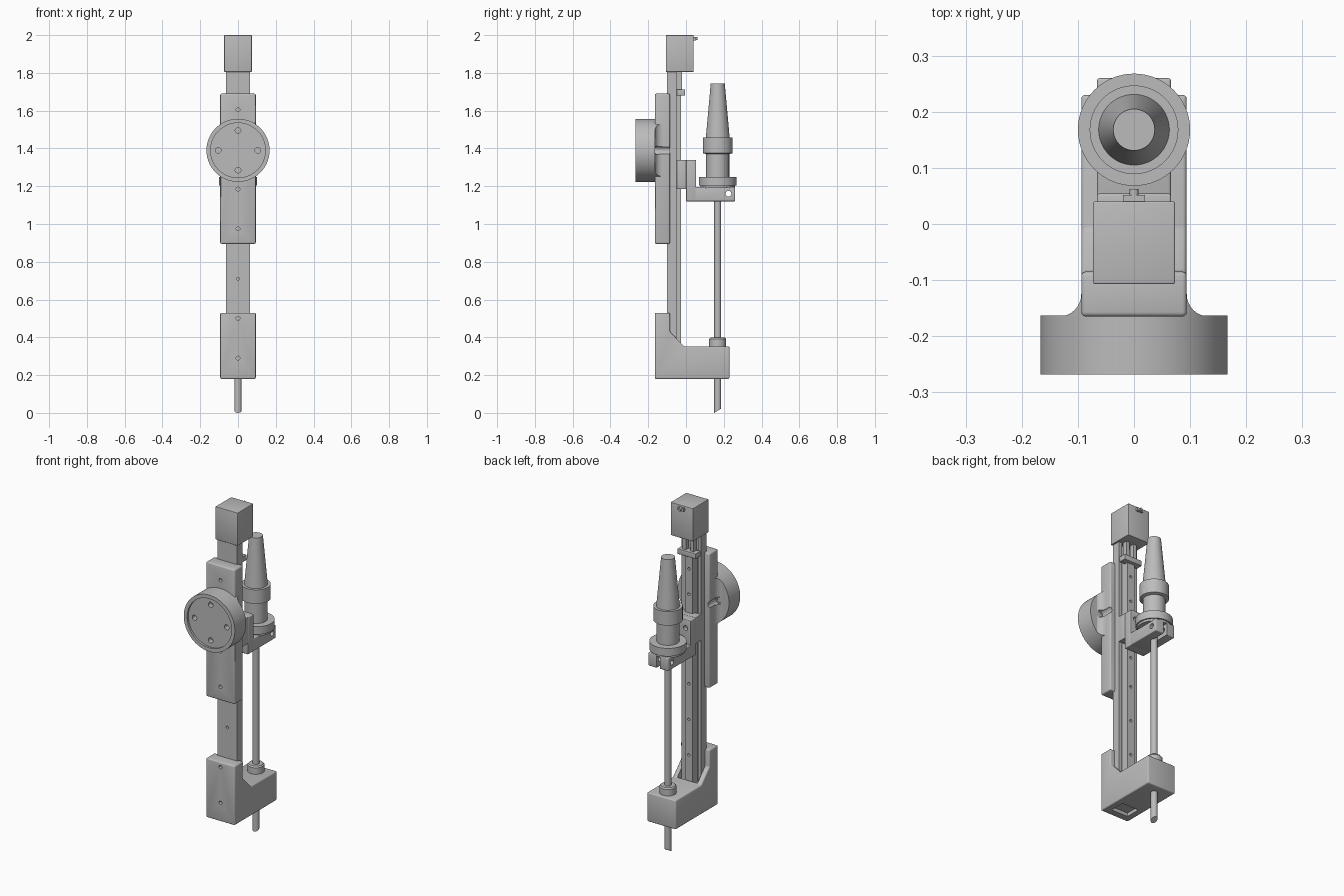
import bpy, bmesh, math
from mathutils import Matrix, Vector

old = bpy.data.objects.get("Cube")
if old:
    bpy.data.objects.remove(old)

grey = bpy.data.materials.new("machined_grey")
grey.use_nodes = True
grey.diffuse_color = (0.5, 0.5, 0.5, 1)
grey.node_tree.nodes["Principled BSDF"].inputs["Base Color"].default_value = (0.5, 0.5, 0.5, 1)

TOOL_Y = 0.168   # axis of the vertical tool
DISC_Z = 1.39    # centre of the round mount


def make(name, bm):
    bmesh.ops.recalc_face_normals(bm, faces=bm.faces)
    mesh = bpy.data.meshes.new(name)
    bm.to_mesh(mesh)
    bm.free()
    mesh.materials.append(grey)
    obj = bpy.data.objects.new(name, mesh)
    bpy.context.collection.objects.link(obj)
    return obj


def box(name, x, y, z):
    """Box from (min, max) ranges."""
    bm = bmesh.new()
    bmesh.ops.create_cube(bm, size=1)
    for v in bm.verts:
        v.co = [r[0] if c < 0 else r[1] for c, r in zip(v.co, (x, y, z))]
    return make(name, bm)


def prism(name, points, axis, lo, hi):
    """Extrude an outline: (y, z) points along x, or (x, y) points along z."""
    bm = bmesh.new()
    place = (lambda p: (lo, *p)) if axis == "x" else (lambda p: (*p, lo))
    face = bm.faces.new([bm.verts.new(place(p)) for p in points])
    top = bmesh.ops.extrude_face_region(bm, geom=[face])["geom"]
    step = Vector((hi - lo, 0, 0)) if axis == "x" else Vector((0, 0, hi - lo))
    bmesh.ops.translate(bm, vec=step, verts=[g for g in top if isinstance(g, bmesh.types.BMVert)])
    return make(name, bm)


def rod(name, start, end, radius, sides=32):
    a, b = Vector(start), Vector(end)
    turn = (b - a).to_track_quat("Z", "Y").to_matrix().to_4x4()
    bm = bmesh.new()
    bmesh.ops.create_cone(bm, cap_ends=True, segments=sides, radius1=radius, radius2=radius,
                          depth=(b - a).length, matrix=Matrix.Translation((a + b) / 2) @ turn)
    return make(name, bm)


def lathe(name, profile, sides=64):
    """Turn (radius, z) points around the tool axis."""
    bm = bmesh.new()
    rings = [[bm.verts.new((r * math.cos(2 * math.pi * i / sides),
                            TOOL_Y + r * math.sin(2 * math.pi * i / sides), z))
              for i in range(sides)] for r, z in profile]
    for a, b in zip(rings, rings[1:]):
        for i in range(sides):
            j = (i + 1) % sides
            bm.faces.new((a[i], a[j], b[j], b[i]))
    bm.faces.new(rings[0])
    bm.faces.new(rings[-1])
    return make(name, bm)


def finish(obj, bevel=0, cutters=(), mode="DIFFERENCE"):
    """Round the edges, cut the holes, then bake and shade."""
    if bevel:
        mod = obj.modifiers.new("round", "BEVEL")
        mod.width, mod.segments = bevel, 3
    for c in cutters:
        mod = obj.modifiers.new("cut", "BOOLEAN")
        mod.object, mod.operation, mod.solver = c, mode, "EXACT"
    bpy.context.view_layer.update()
    graph = bpy.context.evaluated_depsgraph_get()
    mesh = bpy.data.meshes.new_from_object(obj.evaluated_get(graph))
    obj.modifiers.clear()
    obj.data = mesh
    for c in cutters:
        bpy.data.objects.remove(c)
    mesh.shade_smooth()
    mesh.set_sharp_from_angle(angle=math.radians(30))
    return obj


def front_holes(y, heights, radius=0.01, x=0, depth=0.03):
    return [rod("cutter", (x, y - 0.01, z), (x, y + depth, z), radius) for z in heights]


def side_bores():
    """Wide bores behind the two through holes of the round mount."""
    return [rod("cutter", (s * 0.105, -0.165, DISC_Z), (s * 0.105, -0.05, DISC_Z), 0.022)
            for s in (-1, 1)]


# Motor housing with its small connector
finish(box("motor_housing", (-0.073, 0.073), (-0.107, 0.04), (1.805, 2)), 0.003)
finish(box("connector", (-0.02, 0.02), (0.035, 0.052), (1.972, 1.99)))
finish(rod("connector_tip", (0, 0.05, 1.981), (0, 0.062, 1.981), 0.008))

# Slide: channel with side walls and a drilled centre guide
channel = [(-0.063, -0.1), (0.063, -0.1), (0.063, -0.05), (0.042, -0.05),
           (0.042, -0.075), (-0.042, -0.075), (-0.042, -0.05), (-0.063, -0.05)]
finish(prism("slide_channel", channel, "z", 0.2, 1.835), 0, front_holes(-0.1, [0.71], 0.008, 0, 0.015))
guide = box("centre_guide", (-0.024, 0.024), (-0.08, -0.026), (0.2, 1.7))
finish(guide, 0, [rod("cutter", (0, -0.045, z), (0, 0, z), 0.008)
                  for z in (0.5, 0.71, 0.92, 1.1, 1.45, 1.6)])
finish(box("end_stop", (-0.06, 0.06), (-0.05, -0.005), (1.68, 1.712)), 0.003)
for side, s in (("left", 1), ("right", -1)):
    finish(box(side + "_post", sorted((s * 0.014, s * 0.036)), (-0.05, -0.02), (1.7, 1.81)))

# Mounting plate
plate = box("mounting_plate", (-0.094, 0.094), (-0.165, -0.085), (0.895, 1.69))
finish(plate, 0.008, front_holes(-0.165, [1.605, 1.185, 0.975]) + side_bores())

# Round mount: recessed disc with four holes
disc = rod("round_mount", (0, -0.268, DISC_Z), (0, -0.163, DISC_Z), 0.167, 96)
cuts = [rod("cutter", (0, -0.3, DISC_Z), (0, -0.256, DISC_Z), 0.145, 96)]
cuts += front_holes(-0.256, [DISC_Z - 0.105, DISC_Z + 0.105], 0.015)
for s in (-1, 1):
    cuts += front_holes(-0.256, [DISC_Z], 0.015, s * 0.105, 0.2)
finish(disc, 0, cuts)

# Curved webs joining the disc to the sides of the plate
for side, s in (("left", 1), ("right", -1)):
    arc = [(s * (0.134 - 0.04 * math.cos(t)), -0.125 - 0.04 * math.sin(t))
           for t in [math.pi / 2 * i / 8 for i in range(9)]]
    web = prism(side + "_web", [(s * 0.09, -0.125)] + arc + [(s * 0.134, -0.17), (s * 0.09, -0.17)],
                "z", DISC_Z - 0.2, DISC_Z + 0.2)
    finish(web, 0, [rod("cutter", (0, -0.2, DISC_Z), (0, -0.1, DISC_Z), 0.167, 96)], "INTERSECT")
    finish(web, 0, side_bores())

# Foot bracket with a recess for the slide and a pocket below
outline = [(-0.165, 0.18), (0.23, 0.18), (0.23, 0.352), (-0.01, 0.352), (-0.085, 0.43), (-0.085, 0.53),
           (-0.165, 0.53)]
foot = prism("foot_bracket", outline, "x", -0.094, 0.094)
finish(foot, 0.007, front_holes(-0.165, [0.5, 0.29]) + [
    box("cutter", (-0.066, 0.066), (-0.102, -0.012), (0.33, 0.6)),
    box("cutter", (-0.055, 0.055), (-0.12, -0.03), (0.1, 0.2))])

# Carriage and its upright plate
finish(box("carriage", (-0.066, 0.066), (-0.05, 0.002), (1.185, 1.34)), 0.003)
upright = box("carriage_plate", (-0.066, 0.066), (0, 0.054), (1.12, 1.34))
finish(upright, 0.004, [rod("cutter", (x, 0.03, 1.29), (x, 0.08, 1.29), 0.014) for x in (-0.035, 0.035)])

# Split clamp arm
arm = box("clamp_arm", (-0.066, 0.066), (0.045, 0.26), (1.12, 1.197))
finish(arm, 0.005, [box("cutter", (-0.012, 0.012), (TOOL_Y, 0.3), (1.1, 1.22)),
                    rod("cutter", (-0.1, 0.225, 1.16), (0.1, 0.225, 1.16), 0.015)])

# Turned tool body with tapered top
body = [(0.092, 1.19), (0.092, 1.203), (0.1, 1.203), (0.1, 1.25), (0.061, 1.25), (0.061, 1.37), (0.079, 1.375),
        (0.079, 1.458), (0.063, 1.458), (0.037, 1.745)]
finish(lathe("tool_body", body))

# Long shaft with a slanted tip, and its guide collar
shaft = rod("shaft", (0, TOOL_Y, 0), (0, TOOL_Y, 1.21), 0.0185)
bm = bmesh.new()
bm.from_mesh(shaft.data)
bmesh.ops.bisect_plane(bm, geom=bm.verts[:] + bm.edges[:] + bm.faces[:], plane_co=(0, TOOL_Y, 0.0115),
                       plane_no=(0, 0.6, -1), clear_outer=True)
bmesh.ops.holes_fill(bm, edges=[e for e in bm.edges if e.is_boundary])
bm.to_mesh(shaft.data)
bm.free()
finish(shaft)
finish(lathe("guide_collar", [(0.045, 0.34), (0.045, 0.39), (0.039, 0.398)]))
